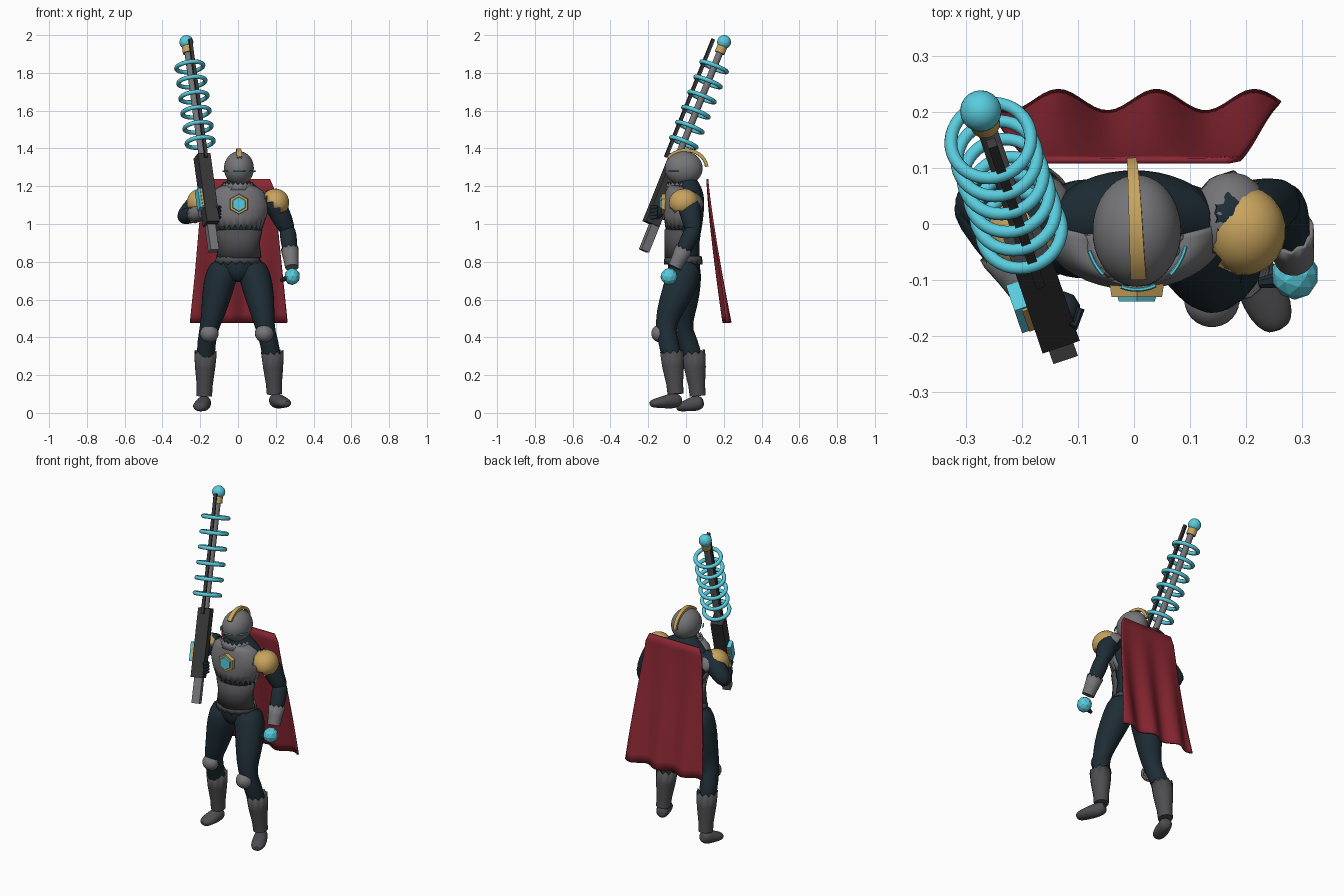
import bpy, bmesh
from math import sin, cos, pi, radians
from mathutils import Vector

if "Cube" in bpy.data.objects:
    bpy.data.objects.remove(bpy.data.objects["Cube"])

X, Y, Z = Vector((1, 0, 0)), Vector((0, 1, 0)), Vector((0, 0, 1))


def material(name, r, g, b):
    m = bpy.data.materials.new(name)
    m.use_nodes = True
    m.diffuse_color = (r, g, b, 1)
    m.node_tree.nodes["Principled BSDF"].inputs["Base Color"].default_value = (r, g, b, 1)
    return m


navy = material("navy suit", .013, .026, .036)
grey = material("armour grey", .18, .18, .19)
slate = material("boot grey", .075, .075, .08)
black = material("gunmetal", .04, .04, .042)
gold = material("gold", .58, .37, .11)
cyan = material("glowing cyan", .1, .6, .72)
red = material("cape red", .25, .02, .032)


def finish(name, bm, mat, thick=0, sub=0, flat=False):
    bmesh.ops.recalc_face_normals(bm, faces=bm.faces)
    me = bpy.data.meshes.new(name)
    bm.to_mesh(me)
    bm.free()
    ob = bpy.data.objects.new(name, me)
    bpy.context.collection.objects.link(ob)
    me.materials.append(mat)
    if thick:
        ob.modifiers.new("thickness", 'SOLIDIFY').thickness = thick
    if sub:
        ob.modifiers.new("smooth", 'SUBSURF').levels = sub
        ob.modifiers["smooth"].render_levels = sub
    if not flat:
        bpy.ops.object.select_all(action='DESELECT')
        ob.select_set(True)
        bpy.context.view_layer.objects.active = ob
        bpy.ops.object.shade_smooth_by_angle(angle=radians(40))
    return ob


def loft(name, rows, mat, n=16, side=X, level=False, arc=None, jag=0, sub=0, thick=0, caps=(1, 1)):
    """Skin elliptical rings (x, y, z, rx, ry) strung along a path."""
    bm, rings, u = bmesh.new(), [], Vector(side)
    centres = [Vector(r[:3]) for r in rows]
    for i, (c, r) in enumerate(zip(centres, rows)):
        t = Z if level else (centres[min(i + 1, len(rows) - 1)] - centres[max(i - 1, 0)]).normalized()
        u = (u - t * u.dot(t)).normalized()
        v, ring = t.cross(u), []
        for k in range(n + (1 if arc else 0)):
            a = arc[0] + (arc[1] - arc[0]) * k / n if arc else 2 * pi * (k + .5) / n
            p = c + u * cos(a) * r[3] + v * sin(a) * r[-1]
            if jag and i == len(rows) - 1:
                p += t * jag * (-1) ** k
            ring.append(bm.verts.new(p))
        rings.append(ring)
    for a, b in zip(rings, rings[1:]):
        for k in range(n):
            j = (k + 1) % len(a)
            bm.faces.new((a[k], a[j], b[j], b[k]))
    if not arc:
        for ring, cap in zip((rings[0], rings[-1]), caps):
            if cap:
                bm.faces.new(ring)
    return finish(name, bm, mat, thick, sub)


def dome(name, c, axis, r, ratio, extent, mat, jag=0):
    """Cap of a sphere opening away from axis, with a toothed rim."""
    axis, rows = Vector(axis).normalized(), []
    for i in range(7):
        a = radians(8 + (extent - 8) * i / 6)
        rows.append((*(Vector(c) + axis * r * cos(a)), r * sin(a), r * sin(a) * ratio))
    return loft(name, rows, mat, 18, jag=jag, thick=.008, caps=(1, 0))


def ball(name, c, size, mat, sub=3, flat=False):
    bm = bmesh.new()
    bmesh.ops.create_icosphere(bm, subdivisions=sub, radius=1)
    for v in bm.verts:
        v.co = Vector(c) + Vector([a * b for a, b in zip(v.co, size)])
    return finish(name, bm, mat, flat=flat)


# Torso, neck and chest armour
loft("torso", [(0, -.01, .69, .05, .06), (0, -.01, .75, .115, .09), (0, -.01, .82, .105, .085),
               (0, -.01, .9, .09, .078), (0, 0, 1, .12, .09), (0, 0, 1.1, .16, .1),
               (0, .01, 1.17, .15, .085), (0, .01, 1.215, .07, .06), (0, 0, 1.25, .05, .055)],
     navy, 20, level=True, sub=1)
loft("abdomen_plate", [(.005, -.015, z, w, .09) for z, w in ((.82, .11), (.9, .1), (.97, .115))],
     slate, 16, level=True, arc=(pi, 2 * pi), thick=.01)
loft("chest_plate", [(0, -.03, 1.205, .085, .07), (0, -.02, 1.175, .135, .088), (0, -.005, 1.1, .165, .112),
                     (0, -.005, 1.04, .152, .112), (0, -.005, .98, .125, .102)],
     grey, 26, level=True, arc=(pi * .95, pi * 2.05), jag=.018, thick=.01)
loft("collar", [(0, -.02, 1.18, .1, .09), (0, -.02, 1.215, .078, .08)], grey, 18,
     level=True, arc=(pi, pi * 2), jag=.008, thick=.01)
loft("belt", [(0, -.015, .83, .113, .098), (0, -.015, .795, .122, .103)], slate, 32,
     level=True, jag=.008, thick=.012, caps=(0, 0))
loft("emblem_frame", [(.005, -.1, 1.105, .057), (.005, -.13, 1.105, .052)], gold, 6)
loft("emblem_gem", [(.005, -.12, 1.105, .043), (.005, -.138, 1.105, .037)], cyan, 6)

# Head, crest and visor
ball("helmet", (.005, -.012, 1.295), (.079, .1, .09), grey, 4)
crest = []
for i in range(13):
    a = radians(145 - 140 * i / 12)
    crest.append((.008 - .012 * i / 12, -.002 + .112 * cos(a), 1.295 + .096 * sin(a), .02 - .008 * i / 12, .012))
loft("crest", crest, gold, 4)
for i, (a0, a1) in enumerate(((200, 228), (252, 292), (312, 345))):
    arc = [radians(a0 + (a1 - a0) * k / 6) for k in range(7)]
    loft(f"visor_line_{i}", [(.005 + .09 * cos(a), -.012 + .105 * sin(a), 1.28, .004) for a in arc],
         cyan, 6, side=Z)

# Legs: knee, boot top, ankle, toe
for label, s, knee, top, ankle, toe in (
        ("left", 1, (.147, -.112, .43), (.182, -.075, .32), (.193, -.055, .1), (.252, -.172, .05)),
        ("right", -1, (-.16, -.022, .43), (-.172, .04, .32), (-.178, .062, .09), (-.205, -.035, .03))):
    kx, ky, kz = knee
    loft(f"{label}_leg", [(s * .065, 0, .8, .07, .08), (s * .088, -.01, .73, .09, .095),
                          (s * .115, ky * .45, .62, .08, .085), (s * .132, ky * .85, .52, .064, .068),
                          (kx, ky, kz, .047, .052), (*top, .054, .058), (*ankle, .035)], navy, 14, sub=1)
    dome(f"{label}_knee_pad", (kx - s * .008, ky - .022, kz - .01), (0, -1, .1), .05, .95, 88, grey, .006)
    t, a, f = Vector(top), Vector(ankle), Vector(toe)
    loft(f"{label}_boot_shaft", [(*a, .041, .043), (*a.lerp(t, .25), .043, .045), (*a.lerp(t, .65), .054, .058),
                                 (*t, .06, .062)], slate, 20, jag=.009, thick=.006, caps=(1, 0))
    heel = a + Vector((-s * .008, .03, -.03))
    loft(f"{label}_foot", [(*heel, .025, .022), (*heel.lerp(f, .15), .037, .04), (*heel.lerp(f, .4), .04, .042),
                           (*heel.lerp(f, .75), .045, .03), (*f, .036, .024),
                           (*(f + (f - heel) * .12), .018, .014)], slate, 14, sub=1)

# Arms: shoulder, elbow, wrist
for label, s, elbow, wrist in (("left", 1, (.262, .04, .97), (.286, -.06, .77)),
                               ("right", -1, (-.288, .04, 1.04), (-.18, -.125, 1.06))):
    e, w, sh = Vector(elbow), Vector(wrist), Vector((s * .185, .01, 1.13))
    loft(f"{label}_upper_arm", [(*(sh - X * s * .06), .06), (*sh, .066), (*sh.lerp(e, .5), .058),
                                (*e, .046), (*(e + (e - sh) * .2), .02)], navy, 14, side=Y, sub=1)
    loft(f"{label}_forearm", [(*(e + (e - w) * .1), .025), (*e, .045), (*e.lerp(w, .3), .047),
                              (*w, .03)], navy, 14, sub=1)
    loft(f"{label}_gauntlet", [(*w, .036), (*w.lerp(e, .25), .041), (*w.lerp(e, .48), .047)],
         grey, 20, jag=.007, thick=.008, caps=(1, 0))
    dome(f"{label}_shoulder_guard", (s * .172, .012, 1.105), (s * .25, .2, .9), .071, 1.15, 84, grey, .016)
    dome(f"{label}_shoulder_plate", (s * .197, -.012, 1.113), (s * .65, -.2, .75), .074, 1.08, 92, gold, .015)

ball("left_fist", (.287, -.09, .722), (.042, .045, .045), cyan, 2, flat=True)
loft("left_thumb", [(.26, -.1, .715, .016), (.225, -.105, .7, .01)], navy, 8, side=Y)
ball("right_hand", (-.125, -.155, 1.06), (.03, .035, .035), navy, 2)
for i in range(4):
    z = 1.035 + i * .018
    loft(f"right_finger_{i}", [(-.13, -.16, z, .01), (-.105, -.18, z, .011), (-.095, -.15, z, .008)],
         navy, 8, side=Z)

# Cape: a rippling sheet that widens towards the hem
bm = bmesh.new()
nu, nv, grid = 40, 16, []
for j in range(nv + 1):
    t, row = j / nv, []
    half = .185 + .072 * t - (.015 if j == 0 else 0)
    for i in range(nu + 1):
        x = half * (2 * i / nu - 1) + .006 * t
        y = .118 + .104 * t ** 1.25 + .019 * t * cos(2 * pi * (x - .04) / .175)
        row.append(bm.verts.new((x, y, 1.238 - .76 * t)))
    grid.append(row)
for a, b in zip(grid, grid[1:]):
    for i in range(nu):
        bm.faces.new((a[i], a[i + 1], b[i + 1], b[i]))
finish("cape", bm, red, thick=.01)

# Coil rifle, laid out along one slanted axis
axis = Vector((-.137, .402, 1)).normalized()
across = Vector((.947, .322, 0))
front = across.cross(axis)


def at(z):
    return Vector((-.255, .148, 1.83)) + axis * ((z - 1.83) / axis.z)


def bar(name, z0, z1, w, d, mat, n=4, shift=Vector()):
    k = 2 ** .5 if n == 4 else 1
    return loft(name, [(*(at(z) + shift), w * k, d * k) for z in (z0, z1)], mat, n, side=across)


bar("rifle_stock", .865, 1.02, .023, .023, grey, 4, front * -.02)
bar("rifle_body", 1.0, 1.36, .035, .039, black)
bar("rifle_barrel", 1.34, 1.94, .018, .018, grey, 16)
bar("rifle_rail", 1.33, 1.955, .0085, .0085, black, 4, front * .062)
bar("rifle_side_frame", 1.085, 1.175, .006, .03, gold, 4, across * -.039)
bar("rifle_power_cell", 1.08, 1.18, .012, .026, cyan, 4, across * -.046)
bar("rifle_muzzle_collar", 1.905, 1.945, .027, .027, gold, 16)
ball("rifle_orb", at(1.963), (.037, .037, .037), cyan, 3)
for i in range(6):
    bpy.ops.mesh.primitive_torus_add(location=at(1.832 - i * .08), major_radius=.072, minor_radius=.0115,
                                     major_segments=36, minor_segments=10,
                                     rotation=axis.to_track_quat('Z', 'Y').to_euler())
    ring = bpy.context.object
    ring.name = f"energy_ring_{i}"
    ring.data.materials.append(cyan)
    bpy.ops.object.shade_smooth_by_angle(angle=radians(60))
